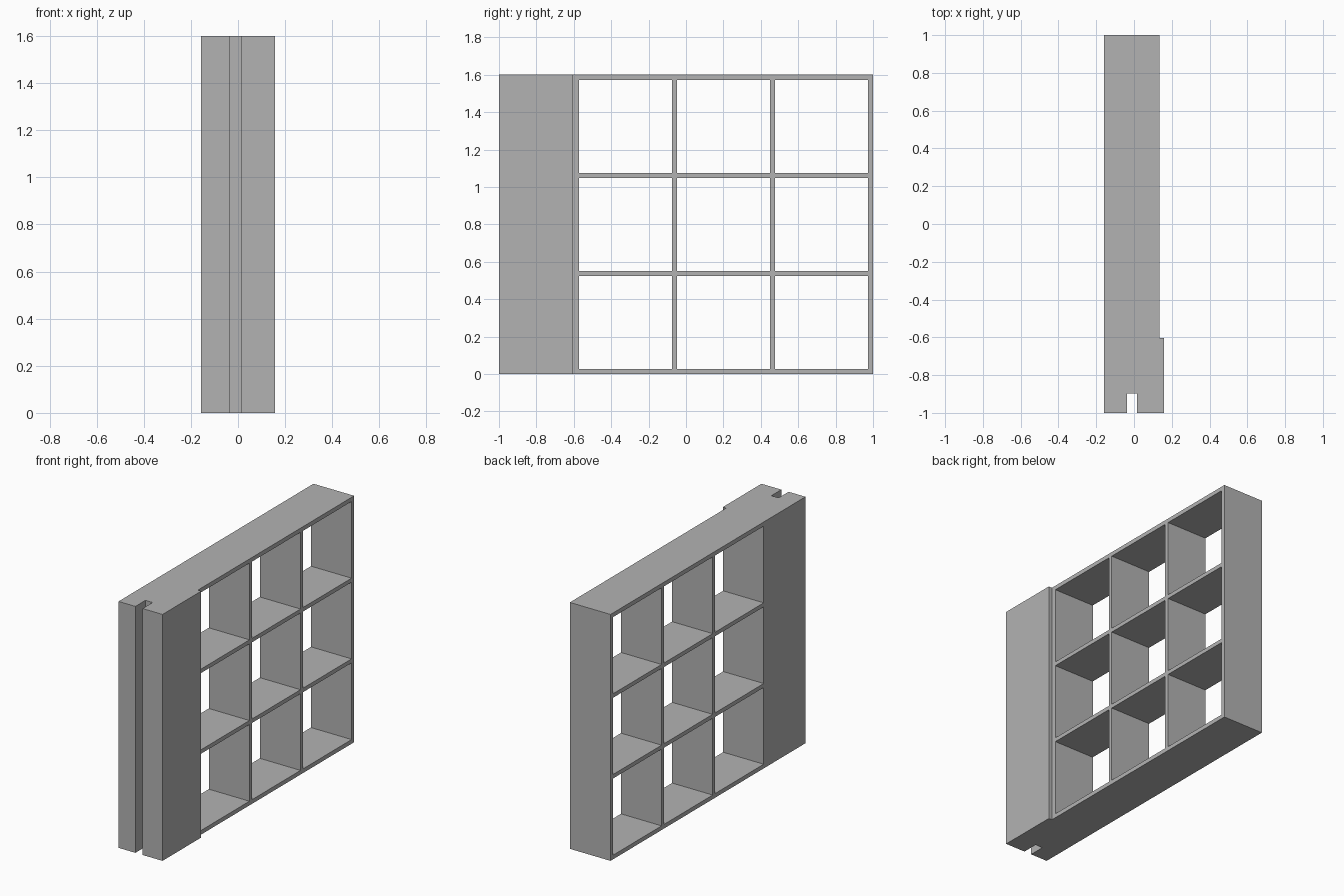
import bpy
import bmesh
from mathutils import Matrix, Vector

if "Cube" in bpy.data.objects:
    bpy.data.objects.remove(bpy.data.objects["Cube"], do_unlink=True)

HEIGHT, HALF = 1.6, 0.158
WALL, CELL = 0.0262, 0.4977
FRAME_X, STEP_Y = 0.134, -0.603
SLOT_L, SLOT_R, SLOT_Y = -0.037, 0.015, -0.897

grey = bpy.data.materials.new("light grey")
grey.use_nodes = True
grey.diffuse_color = (0.45, 0.45, 0.45, 1)
grey.node_tree.nodes["Principled BSDF"].inputs["Base Color"].default_value = (0.45, 0.45, 0.45, 1)


def make_object(name, bm):
    bmesh.ops.recalc_face_normals(bm, faces=bm.faces)
    mesh = bpy.data.meshes.new(name)
    bm.to_mesh(mesh)
    bm.free()
    mesh.materials.append(grey)
    obj = bpy.data.objects.new(name, mesh)
    bpy.context.scene.collection.objects.link(obj)
    return obj


# Body: plan profile with a slotted, thicker front post, extruded upward
profile = [(-HALF, -1), (SLOT_L, -1), (SLOT_L, SLOT_Y), (SLOT_R, SLOT_Y), (SLOT_R, -1),
           (HALF, -1), (HALF, STEP_Y), (FRAME_X, STEP_Y), (FRAME_X, 1), (-HALF, 1)]
bm = bmesh.new()
base = bm.faces.new([bm.verts.new((x, y, 0)) for x, y in profile])
top = bmesh.ops.extrude_face_region(bm, geom=[base])
bmesh.ops.translate(bm, vec=(0, 0, HEIGHT),
                    verts=[v for v in top["geom"] if isinstance(v, bmesh.types.BMVert)])
body = make_object("compartment_frame", bm)

# Cutter: three by three open compartments
bm = bmesh.new()
pitch = WALL + CELL
for col in range(3):
    for row in range(3):
        centre = Vector((0, 1 - WALL - CELL / 2 - col * pitch,
                         HEIGHT / 2 + (row - 1) * pitch))
        bmesh.ops.create_cube(bm, size=1, matrix=Matrix.Translation(centre)
                              @ Matrix.Diagonal((1, CELL, CELL, 1)))
cutter = make_object("compartment_cutter", bm)
cutter.hide_render = True

# Cut the compartments and bake the result
cut = body.modifiers.new("compartments", 'BOOLEAN')
cut.operation = 'DIFFERENCE'
cut.solver = 'EXACT'
cut.object = cutter
bpy.context.view_layer.update()
evaluated = body.evaluated_get(bpy.context.evaluated_depsgraph_get())
result = bpy.data.meshes.new_from_object(evaluated)
body.modifiers.clear()
body.data = result
bpy.data.objects.remove(cutter, do_unlink=True)
